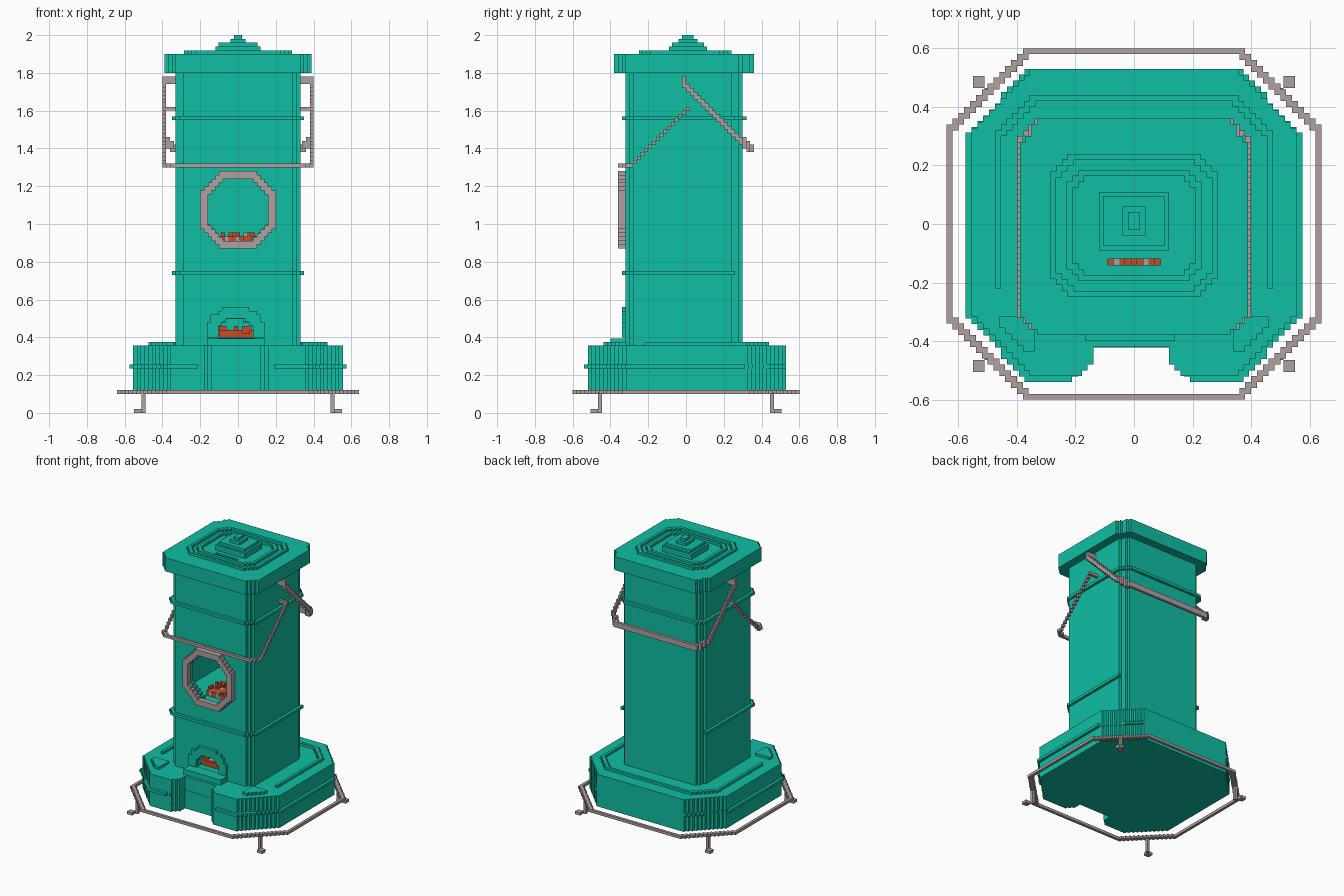
import bpy, bmesh, math, random
from mathutils import Vector

STEP = 0.02  # edge of one building block

cube = bpy.data.objects.get("Cube")
if cube:
    bpy.data.objects.remove(cube)


def material(name, rgb):
    m = bpy.data.materials.new(name)
    m.use_nodes = True
    m.diffuse_color = (*rgb, 1)
    m.node_tree.nodes["Principled BSDF"].inputs["Base Color"].default_value = (*rgb, 1)
    return m


green = material("green enamel", (0.005, 0.52, 0.37))
metal = material("warm grey metal", (0.43, 0.35, 0.35))
ember = material("ember orange", (0.58, 0.07, 0.02))


def rectangles(cells):
    """Merge flat cells into large rectangles."""
    left = set(cells)
    for u, v in sorted(cells):
        if (u, v) not in left:
            continue
        w = h = 1
        while (u + w, v) in left:
            w += 1
        while all((u + k, v + h) in left for k in range(w)):
            h += 1
        left -= {(u + a, v + b) for a in range(w) for b in range(h)}
        yield u, v, w, h


def emit(name, mat, cells, origin=(0, 0, 0), size=(STEP, STEP, STEP)):
    """Skin a set of block cells with its outer faces."""
    bm = bmesh.new()
    for axis in range(3):
        ua, va = (axis + 1) % 3, (axis + 2) % 3
        for sign in (0, 1):
            layers = {}
            for c in cells:
                n = list(c)
                n[axis] += 1 if sign else -1
                if tuple(n) not in cells:
                    layers.setdefault(c[axis] + sign, set()).add((c[ua], c[va]))
            for level, flat in layers.items():
                for u, v, w, h in rectangles(flat):
                    quad = [(u, v), (u + w, v), (u + w, v + h), (u, v + h)]
                    if not sign:
                        quad.reverse()
                    verts = []
                    for a, b in quad:
                        p = [0, 0, 0]
                        p[axis], p[ua], p[va] = level, a, b
                        verts.append(bm.verts.new([origin[i] + p[i] * size[i] for i in range(3)]))
                    bm.faces.new(verts)
    bmesh.ops.remove_doubles(bm, verts=bm.verts, dist=0.0001)
    mesh = bpy.data.meshes.new(name)
    bm.to_mesh(mesh)
    bm.free()
    mesh.materials.append(mat)
    obj = bpy.data.objects.new(name, mesh)
    bpy.context.collection.objects.link(obj)


def part(name, mat, xs, ys, zs, test=lambda x, y, z: True, cut=0):
    """Stepped block with cut upright corners; test keeps or drops each cell."""
    spans = (xs, ys, zs)
    count = [max(1, round((b - a) / STEP)) for a, b in spans]
    size = [(b - a) / n for (a, b), n in zip(spans, count)]
    low = [a for a, b in spans]
    cells = set()
    for i in range(count[0]):
        for j in range(count[1]):
            x, y = low[0] + (i + 0.5) * size[0], low[1] + (j + 0.5) * size[1]
            if min(x - xs[0], xs[1] - x) + min(y - ys[0], ys[1] - y) < cut:
                continue
            for k in range(count[2]):
                if test(x, y, low[2] + (k + 0.5) * size[2]):
                    cells.add((i, j, k))
    emit(name, mat, cells, low, size)


def rod(name, mat, points, tall=1, mirror_y=False):
    """Stepped rod along a path, mirrored left to right."""
    cells = set()
    for a, b in zip(points, points[1:]):
        a, b = Vector(a), Vector(b)
        n = max(1, math.ceil((b - a).length / STEP * 3))
        for s in range(n + 1):
            i, j, k = (math.floor(c / STEP + 0.001) for c in a.lerp(b, s / n))
            cells |= {(i, j, k + t) for t in range(tall)}
    cells |= {(-1 - i, j, k) for i, j, k in cells}
    if mirror_y:
        cells |= {(i, -1 - j, k) for i, j, k in cells}
    emit(name, mat, cells)


def octagon(a, b, r, cut):
    a, b = abs(a), abs(b)
    return a < r and b < r and 2 * r - a - b > cut


def window(x, z, r):
    return octagon(x, z - 1.075, r, r * 0.6)


def arch(x, z, r):
    return z > 0.4 and math.hypot(x + 0.012, z - 0.4) < r


# Floor ring and feet
rod("floor_ring", metal, [(0, 0.59, 0.1), (0.36, 0.59, 0.1), (0.62, 0.33, 0.1), (0.62, 0, 0.1)],
    mirror_y=True)
for sx in (-1, 1):
    for sy in (-1, 1):
        cx, cy = sx * 0.5, sy * 0.455
        part("foot_post", metal, (cx - 0.01, cx + 0.01), (cy - 0.01, cy + 0.01), (0, 0.11))
        px, py = sx * 0.53, sy * 0.485
        part("foot_pad", metal, (px - 0.02, px + 0.02), (py - 0.02, py + 0.02), (0, 0.02))


# Octagonal base with a stoking notch in front
def outside_notch(x, y, z):
    flare = max(0, -0.47 - y)
    return y > -0.416 or not -0.147 - flare < x < 0.123 + flare


part("base", green, (-0.555, 0.555), (-0.52, 0.53), (0.12, 0.356), outside_notch, 0.21)
part("base_band", green, (-0.575, 0.575), (-0.54, 0.53), (0.235, 0.255), outside_notch, 0.22)
part("base_trim", green, (-0.475, 0.475), (-0.44, 0.44), (0.356, 0.374),
     lambda x, y, z: y > -0.23 and (abs(x) > 0.455 or y > 0.42
                                    or 0.475 - abs(x) + 0.44 - y < 0.17), 0.13)
for side in (-1, 1):
    part("corner_trim", green, tuple(sorted((side * 0.34, side * 0.46))), (-0.436, -0.316),
         (0.356, 0.374), lambda x, y, z: 0.46 - abs(x) + y + 0.436 > 0.09)
part("hearth_ledge", green, (-0.165, 0.14), (-0.40, -0.32), (0.356, 0.395))


# Hollow tower with window, hearth opening and side seams
def tower_wall(x, y, z):
    chamber = abs(x) < 0.28 and -0.28 < y < 0.26 and (0.4 < z < 0.84 or z > 0.9)
    opening = y < -0.2 and (window(x, z, 0.17) or arch(x, z, 0.1))
    seam = abs(y) < 0.01 and abs(x) > 0.31 and 0.38 < z < 1.55
    return not (chamber or opening or seam)


part("tower", green, (-0.33, 0.33), (-0.32, 0.30), (0.356, 1.8), tower_wall, 0.06)


def outside_tower(x, y, z):
    return abs(x) > 0.33 or not -0.32 < y < 0.30 or 0.33 - abs(x) + min(y + 0.32, 0.3 - y) < 0.06


part("lower_band", green, (-0.35, 0.35), (-0.34, 0.32), (0.73, 0.75),
     lambda x, y, z: y < 0.26 and outside_tower(x, y, z), 0.06)
part("upper_band", green, (-0.35, 0.35), (-0.34, 0.32), (1.55, 1.57), outside_tower, 0.06)
part("window_frame", metal, (-0.2, 0.2), (-0.36, -0.32), (0.87, 1.28),
     lambda x, y, z: window(x, z, 0.205) and not window(x, z, 0.168))
part("hearth_frame", green, (-0.165, 0.14), (-0.34, -0.32), (0.4, 0.56),
     lambda x, y, z: arch(x, z, 0.165) and not arch(x, z, 0.1))


# Embers and ash in both chambers
def pile(label, xs, ys, z0):
    random.seed(4)
    heights = {}

    def layer(hot):
        def test(x, y, z):
            key = (round(x / STEP), round(y / STEP))
            if key not in heights:
                heights[key] = random.choice((1, 2, 2, 3)), random.random() < 0.7
            h, is_hot = heights[key]
            return is_hot == hot and z < z0 + h * STEP
        return test

    part(label + "_embers", ember, xs, ys, (z0, z0 + 0.06), layer(True))
    part(label + "_ash", metal, xs, ys, (z0, z0 + 0.06), layer(False))


pile("window", (-0.09, 0.09), (-0.24, -0.06), 0.895)
pile("hearth", (-0.1, 0.08), (-0.28, -0.1), 0.4)

# Cap with three vents
part("cap", green, (-0.39, 0.39), (-0.38, 0.36), (1.8, 1.9),
     lambda x, y, z: not (-0.15 < y < -0.11 and any(abs(x - c) < 0.021 for c in (-0.06, 0, 0.06))),
     0.08)


# Raised rings and stepped knob on the cap
def ring(name, rx, ry, cut):
    part(name, green, (-rx, rx), (-ry - 0.005, ry - 0.005), (1.9, 1.918),
         lambda x, y, z: abs(x) > rx - 0.02 or abs(y + 0.005) > ry - 0.02
         or rx - abs(x) + ry - abs(y + 0.005) < cut + 0.04, cut)


ring("outer_ring", 0.286, 0.245, 0.07)
ring("inner_ring", 0.23, 0.19, 0.05)
for n, (rx, ry, z0, z1) in enumerate([(0.12, 0.1, 1.9, 1.94), (0.104, 0.085, 1.94, 1.96),
                                      (0.04, 0.05, 1.96, 1.98), (0.02, 0.03, 1.98, 2.0)]):
    part("knob_tier_%d" % (n + 1), green, (-rx, rx), (0.01 - ry, 0.01 + ry), (z0, z1))

# Carrying handles
rod("front_handle", metal, [(0.33, 0, 1.6), (0.38, 0, 1.6), (0.38, -0.28, 1.32), (0.38, -0.32, 1.31),
                            (0.34, -0.35, 1.31), (0, -0.35, 1.31)])
rod("back_handle", metal, [(0.33, -0.02, 1.74), (0.39, -0.02, 1.74), (0.39, 0.29, 1.43),
                           (0.33, 0.34, 1.39), (0, 0.34, 1.39)], tall=2)
